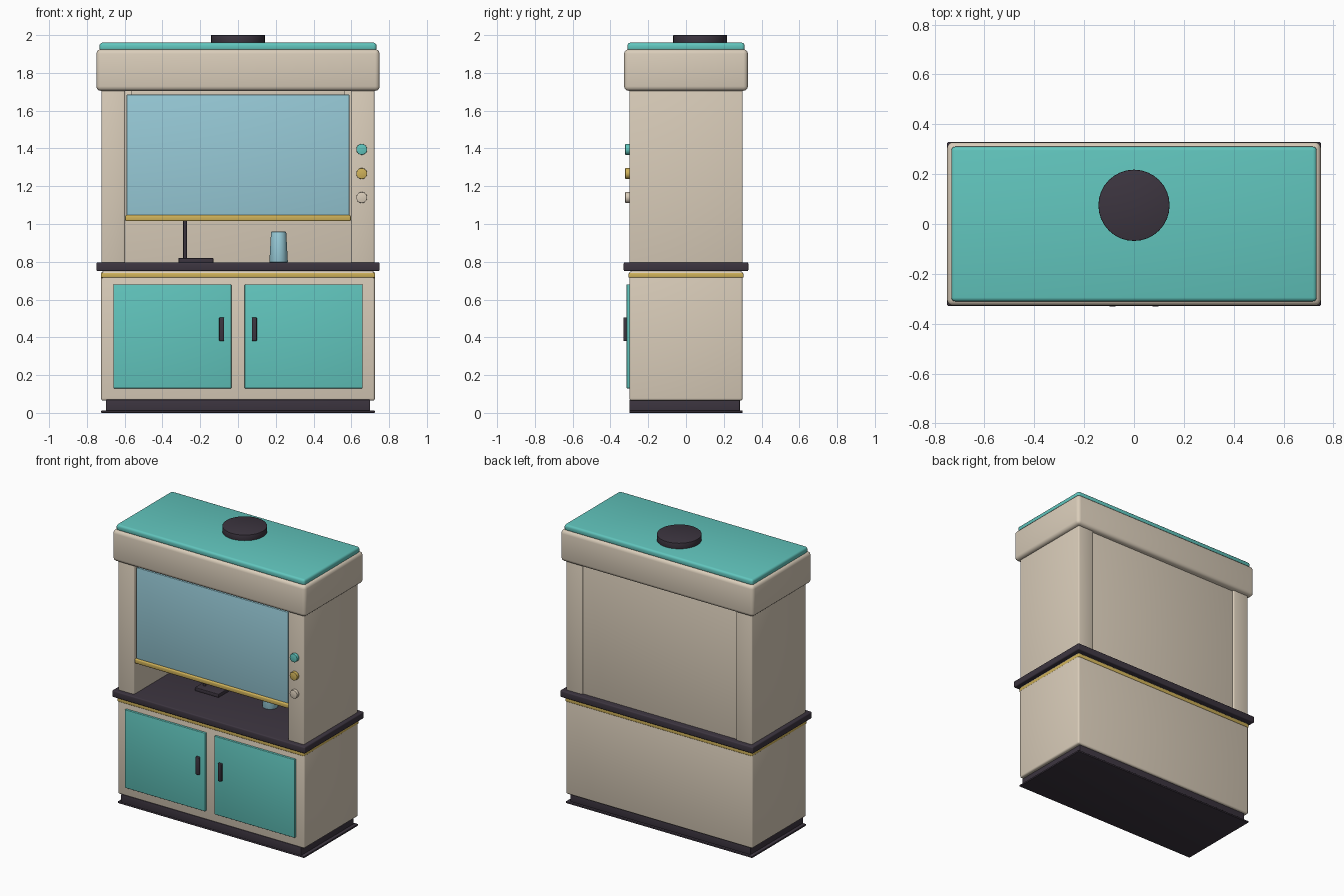
import bpy
from math import radians

cube = bpy.data.objects.get("Cube")
if cube:
    bpy.data.objects.remove(cube, do_unlink=True)


def material(name, rgb, roughness=0.5):
    m = bpy.data.materials.new(name)
    m.use_nodes = True
    m.diffuse_color = (*rgb, 1)
    node = m.node_tree.nodes["Principled BSDF"]
    node.inputs["Base Color"].default_value = (*rgb, 1)
    node.inputs["Roughness"].default_value = roughness
    return m


beige = material("warm beige", (0.70, 0.61, 0.49))
teal = material("teal", (0.12, 0.56, 0.51))
dark = material("dark plum", (0.045, 0.035, 0.05))
gold = material("gold", (0.62, 0.44, 0.10))
glass = material("pale blue glass", (0.31, 0.59, 0.68))


def finish(name, mat, bevel=0, segments=3):
    ob = bpy.context.object
    ob.name = name
    ob.data.materials.append(mat)
    if bevel:
        mod = ob.modifiers.new("soft edges", "BEVEL")
        mod.width = bevel
        mod.segments = segments
        bpy.ops.object.modifier_apply(modifier=mod.name)
    bpy.ops.object.shade_smooth_by_angle(angle=radians(40))
    return ob


def box(name, mat, x, y, z, bevel=0):
    """Box given by its (low, high) range on each axis."""
    ranges = (x, y, z)
    bpy.ops.mesh.primitive_cube_add(size=1, location=[(a + b) / 2 for a, b in ranges])
    bpy.context.object.scale = [b - a for a, b in ranges]
    bpy.ops.object.transform_apply(location=False, rotation=False, scale=True)
    return finish(name, mat, bevel)


def round_part(name, mat, r1, r2, depth, loc, rot=(0, 0, 0), bevel=0, sides=32):
    bpy.ops.mesh.primitive_cone_add(vertices=sides, radius1=r1, radius2=r2,
                                    depth=depth, location=loc, rotation=rot)
    return finish(name, mat, bevel, 2)


def wide(half):
    return (-half, half)


# Base and cupboard
box("floor_plate", dark, wide(0.725), wide(0.30), (0, 0.012), 0.003)
box("plinth", dark, wide(0.70), (-0.30, 0.285), (0.01, 0.07), 0.004)
box("lower_cabinet", beige, wide(0.725), wide(0.30), (0.065, 0.75), 0.012)
box("gold_trim", gold, wide(0.726), wide(0.304), (0.715, 0.742), 0.006)
box("worktop", dark, wide(0.75), wide(0.33), (0.75, 0.797), 0.008)

# Doors, handles and side columns
for side, s in (("left", 1), ("right", -1)):
    def across(a, b):
        return tuple(sorted((s * a, s * b)))
    box(side + "_door", teal, across(0.035, 0.66), (-0.315, -0.295), (0.13, 0.68), 0.004)
    box(side + "_door_handle", dark, across(0.073, 0.10), (-0.332, -0.312), (0.38, 0.505), 0.005)
    box(side + "_column", beige, across(0.598, 0.722), wide(0.30), (0.79, 1.72), 0.008)

# Chamber back and header
box("back_panel", beige, wide(0.605), (0.25, 0.288), (0.79, 1.715), 0.005)
box("inner_header", beige, wide(0.565), (-0.25, -0.20), (1.66, 1.72), 0.004)

# Sliding sash
box("sash_glass", glass, wide(0.59), (-0.285, -0.27), (1.03, 1.685), 0.003)
box("sash_rail", gold, wide(0.597), (-0.298, -0.262), (1.015, 1.047), 0.007)

# Canopy, lid and duct collar
box("canopy", beige, wide(0.75), wide(0.328), (1.705, 1.925), 0.024)
box("top_lid", teal, wide(0.733), wide(0.31), (1.915, 1.96), 0.015)
round_part("duct_collar", dark, 0.143, 0.143, 0.05, (0, 0.075, 1.975), bevel=0.003)

# Control knobs
for name, mat, z in (("upper", teal, 1.395), ("middle", gold, 1.267), ("lower", beige, 1.14)):
    round_part(name + "_knob", mat, 0.029, 0.029, 0.028, (0.655, -0.308, z),
               (radians(90), 0, 0), 0.003, 24)

# Bench equipment
box("stand_base", dark, (-0.315, -0.13), (-0.03, 0.09), (0.795, 0.82), 0.004)
round_part("stand_rod", dark, 0.01, 0.01, 0.44, (-0.28, 0.03, 1.03), sides=16)
round_part("beaker", glass, 0.049, 0.04, 0.162, (0.215, 0.05, 0.878), bevel=0.003)
